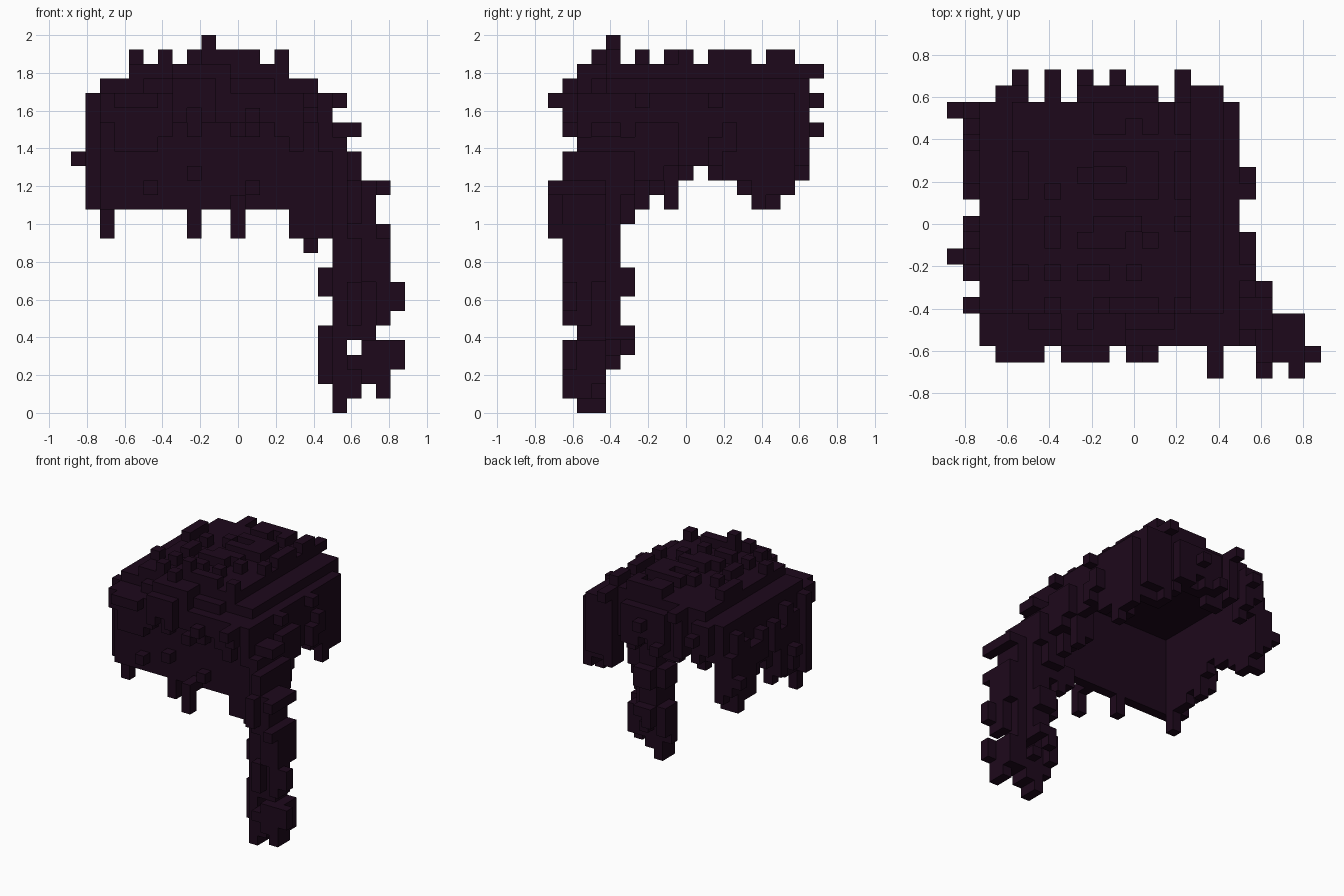
import bpy, bmesh, random

if "Cube" in bpy.data.objects:
    bpy.data.objects.remove(bpy.data.objects["Cube"])

random.seed(4)
S = 2 / 26                      # size of one cube
NX, NY = 23, 19                 # grid footprint in cubes


def block(cells, i, j, k):
    """Fill half-open cube ranges."""
    cells.update((a, b, c) for a in range(*i) for b in range(*j) for c in range(*k))


def build(name, cells, solid, mat):
    """Make a mesh from the exposed faces of the cubes."""
    bm = bmesh.new()
    verts = {}

    def vert(p):
        if p not in verts:
            verts[p] = bm.verts.new(((p[0] - NX / 2) * S, (p[1] - NY / 2) * S, p[2] * S))
        return verts[p]

    for c in sorted(cells):
        for ax in range(3):
            u, w = (ax + 1) % 3, (ax + 2) % 3
            for side in (0, 1):
                n = list(c)
                n[ax] += 2 * side - 1
                if tuple(n) in solid:
                    continue
                quad = []
                for du, dw in ((0, 0), (1, 0), (1, 1), (0, 1)):
                    p = list(c)
                    p[ax] += side
                    p[u] += du
                    p[w] += dw
                    quad.append(vert(tuple(p)))
                bm.faces.new(quad if side else quad[::-1])
    me = bpy.data.meshes.new(name)
    bm.to_mesh(me)
    bm.free()
    me.materials.append(mat)
    bpy.context.collection.objects.link(bpy.data.objects.new(name, me))


cap, tufts, lock = set(), set(), set()

# Cap: stepped roof, front wall and ragged side walls around a hollow
block(cap, (2, 17), (4, 17), (22, 23))
block(cap, (5, 14), (3, 4), (22, 23))
block(cap, (4, 15), (4, 17), (23, 24))
block(cap, (7, 11), (2, 4), (22, 24))
block(cap, (2, 18), (3, 4), (14, 22))
hem = [20, 14, 14, 14, 14, 15, 14, 16, 17, 16, 16, 15, 14, 14, 15]
for j, low in enumerate(hem, 2):
    block(cap, (2, 3), (j, j + 1), (low, 22))
    low += j % 2 if j > 6 else 0
    block(cap, (17, 18), (j, j + 1), (low, 22))
    block(cap, (16, 17), (j, j + 1), (low + 1 + j % 2, 22))
    block(cap, (15, 16), (j, j + 1), (19 + j % 3, 22))
# Back wall: short in the middle, long at the right corner
for i in range(3, 17):
    low = 16 if i >= 14 else random.choice((18, 19, 19, 20))
    block(cap, (i, i + 1), (16, 17), (low, 23))
    if i not in (5, 7, 13):
        block(tufts, (i, i + 1), (17, 18), (low + random.randint(0, 1), 23))

# Left side strands
for j in (4, 6, 7, 8, 9, 11, 12, 13, 14, 15, 16):
    low = hem[j - 2] + random.randint(0, 2)
    block(tufts, (1, 2), (j, j + 1), (low, random.randint(20, 22)))
block(tufts, (1, 2), (4, 5), (14, 22))
block(tufts, (0, 1), (7, 8), (17, 18))
block(tufts, (0, 1), (16, 17), (17, 18))

# Right side strands
for j in (6, 7, 8, 10, 11, 12):
    low = hem[j - 2] + random.randint(0, 3)
    block(tufts, (18, 19), (j, j + 1), (low, random.randint(19, 20)))
block(tufts, (18, 19), (11, 12), (21, 22))
block(tufts, (18, 19), (6, 7), (21, 22))

# Fringe: upper overhang with small pieces below it
for i in range(3, 18):
    block(tufts, (i, i + 1), (2, 3), (random.randint(18, 20), 22))
for i in (5, 8, 12):
    k = random.randint(15, 17)
    block(tufts, (i, i + 1), (2, 3), (k, k + 1))
for i in (3, 4, 7, 9, 11, 12, 16):
    k = random.randint(19, 21)
    block(tufts, (i, i + 1), (1, 2), (k, k + 1))
block(tufts, (7, 10), (1, 2), (21, 23))
block(tufts, (3, 6), (1, 2), (21, 22))
block(tufts, (16, 17), (0, 2), (21, 22))
block(tufts, (2, 3), (4, 6), (21, 23))
# Hanging tips
block(tufts, (2, 3), (4, 5), (12, 14))
block(tufts, (8, 9), (3, 4), (12, 14))
block(tufts, (11, 12), (1, 2), (12, 15))
block(tufts, (11, 12), (2, 3), (14, 15))

# Crown tufts in staggered rows
for i in (4, 6, 8, 9, 10, 11, 12, 14):
    for j in (4, 6, 8, 9, 11, 12, 13, 15, 16):
        if random.random() < 0.55:
            tufts.add((i, j, 24))
tufts.add((8, 3, 24))
block(tufts, (9, 10), (4, 5), (24, 26))
# Back tufts
for i, k0, k1 in ((4, 21, 22), (6, 23, 24), (8, 19, 20), (10, 21, 22), (14, 23, 24)):
    block(tufts, (i, i + 1), (17, 19), (k0, k1))

# Long front lock: i range, j range, k range for each run of layers
runs = (
    ((18, 19), (2, 4), (0, 1)), ((18, 20), (1, 4), (1, 2)),
    ((21, 22), (1, 3), (1, 3)), ((17, 22), (1, 4), (2, 3)),
    ((17, 22), (1, 5), (3, 4)), ((17, 23), (1, 6), (4, 5)),
    ((22, 23), (1, 2), (3, 5)), ((17, 21), (2, 6), (5, 6)),
    ((18, 22), (1, 5), (6, 8)), ((22, 23), (1, 2), (7, 9)),
    ((17, 22), (1, 6), (8, 10)), ((19, 22), (0, 5), (10, 13)),
    ((18, 19), (1, 5), (10, 13)),
    ((17, 21), (0, 6), (13, 15)), ((17, 22), (0, 6), (15, 16)),
    ((17, 20), (1, 6), (16, 18)), ((17, 19), (2, 6), (18, 19)),
    ((18, 20), (3, 5), (19, 20)),
    ((15, 17), (3, 5), (12, 14)), ((16, 17), (4, 5), (11, 12)),
    ((17, 18), (3, 5), (12, 13)),
)
for r in runs:
    block(lock, *r)
reach = (22, 23, 22, 22, 20, 20)        # outer limit for each row in depth
lock = {c for c in lock if c[0] < reach[c[1]]
        and (c[0] < 17 or (c[0] + c[1] >= 20 and (c[0] - c[1] >= 13 or c[2] > 12))
             or (c[0] == 19 and c[1] == 0 and c[2] > 12))
        and (c[0], c[2]) != (19, 4)}
# Drop short vertical pieces of the outer strands to fray the lock
frayed = {(i, j, k): random.random() for i in range(NX) for j in range(7) for k in range(9)}
lock = {c for c in lock
        if c[1] in (2, 3) and c[0] < 21 or c[0] == 22 or c[0] < 17
        or frayed[c[0], c[1], c[2] // 3] > (0.25 if c[1] == 0 else 0.15)}

hair = bpy.data.materials.new("dark_plum")
hair.diffuse_color = (0.0125, 0.0026, 0.0112, 1)
hair.use_nodes = True
hair.node_tree.nodes["Principled BSDF"].inputs["Base Color"].default_value = hair.diffuse_color
tufts -= cap
lock -= cap | tufts
solid = cap | tufts | lock
build("hair_cap", cap, solid, hair)
build("hair_tufts", tufts, solid, hair)
build("long_lock", lock, solid, hair)
